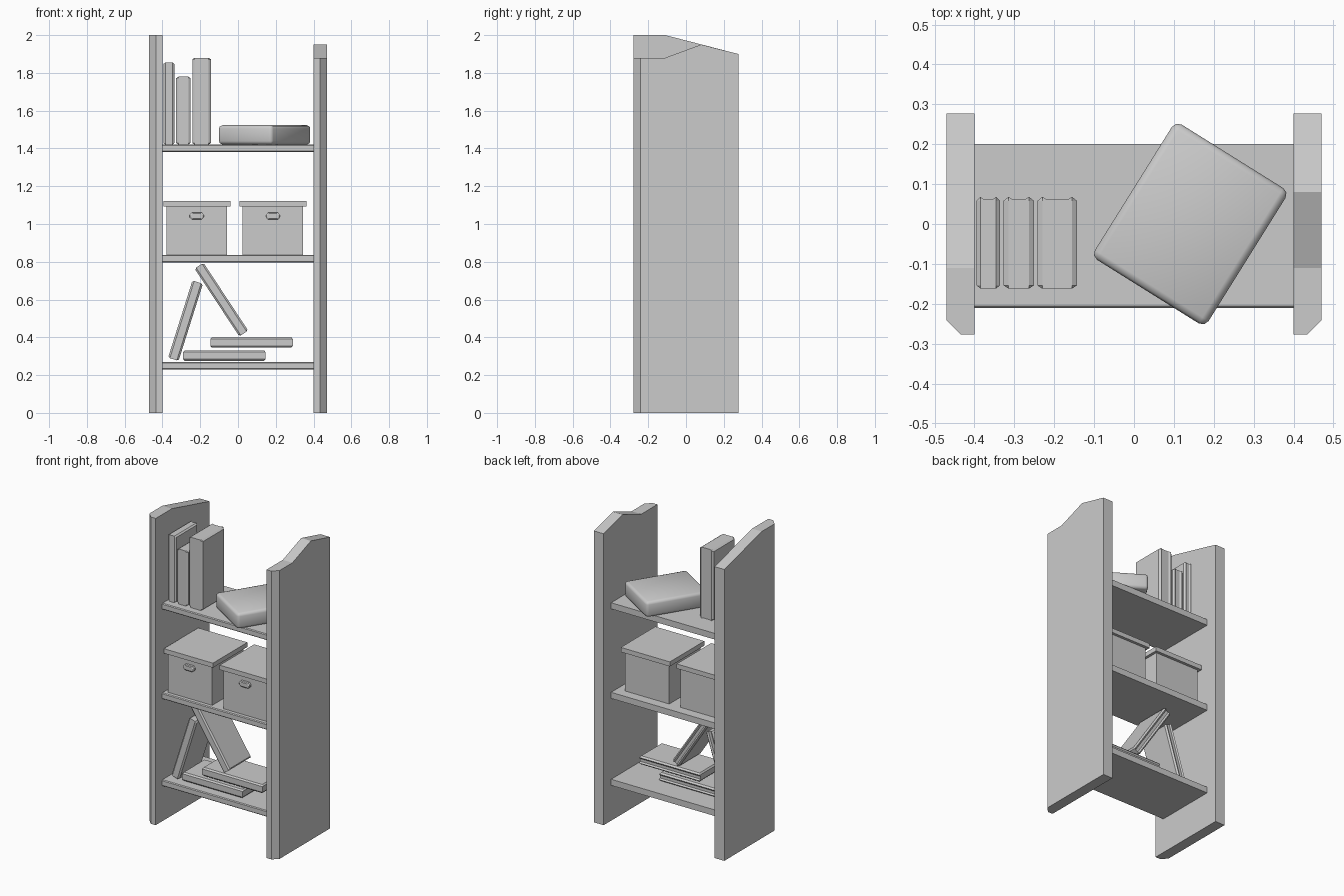
import bpy, bmesh
from math import radians
from mathutils import Matrix

if "Cube" in bpy.data.objects:
    bpy.data.objects.remove(bpy.data.objects["Cube"])


def finish(name, bm, loc=(0, 0, 0), rot=(0, 0, 0)):
    bmesh.ops.recalc_face_normals(bm, faces=bm.faces[:])
    me = bpy.data.meshes.new(name)
    bm.to_mesh(me)
    bm.free()
    ob = bpy.data.objects.new(name, me)
    ob.location, ob.rotation_euler = loc, rot
    bpy.context.collection.objects.link(ob)
    return ob


def loft(loops):
    """Bridge equal-sized rings of points and cap both ends."""
    bm = bmesh.new()
    rings = [[bm.verts.new(p) for p in loop] for loop in loops]
    for a, b in zip(rings, rings[1:]):
        for i in range(len(a)):
            j = (i + 1) % len(a)
            bm.faces.new((a[i], a[j], b[j], b[i]))
    bm.faces.new(rings[0])
    bm.faces.new(rings[-1])
    return bm


def box(x0, x1, y0, y1, z0, z1):
    bm = bmesh.new()
    m = Matrix.Translation(((x0 + x1) / 2, (y0 + y1) / 2, (z0 + z1) / 2))
    bmesh.ops.create_cube(bm, size=1, matrix=m @ Matrix.Diagonal((x1 - x0, y1 - y0, z1 - z0, 1)))
    return bm


def bevel(bm, edges, width, segments=1):
    bmesh.ops.bevel(bm, geom=edges, offset=width, segments=segments, profile=0.5, affect='EDGES')


# Side panels: different top outlines, outer front edge chamfered
D = 0.277
tops = {
    "left_panel": (-1, [(D, 1.90), (-0.11, 2.0), (-D, 2.0)]),
    "right_panel": (1, [(D, 1.90), (0.08, 1.95), (-0.11, 1.88), (-D, 1.88)]),
}
for name, (side, top) in tops.items():
    outline = [(-D, 0), (D, 0)] + top
    bm = loft([[(side * x, y, z) for y, z in outline] for x in (0.40, 0.47)])
    edge = [e for e in bm.edges
            if all(abs(v.co.x) > 0.46 and v.co.y < -D + 0.001 for v in e.verts)]
    bevel(bm, edge, 0.035)
    finish(name, bm)

# Shelves with a narrow front bevel
for i, z in enumerate((0.23, 0.797, 1.381)):
    bm = box(-0.40, 0.40, -0.211, 0.20, z, z + 0.04)
    bevel(bm, [e for e in bm.edges if all(v.co.y < -0.2 for v in e.verts)
               and abs(e.verts[0].co.x - e.verts[1].co.x) > 0.1], 0.005)
    finish(f"shelf_{i + 1}", bm)


# Books: chamfered spine at the front, hollowed page edge at the back
def book(name, x, z, width, height, tilt=0):
    w, h, y0, y1 = width / 2, height / 2, -0.162, 0.068
    c = min(0.012, width * 0.17)
    profile = [(-w, y0 + 0.008), (-w + c, y0), (w - c, y0), (w, y0 + 0.008),
               (w, y1 - 0.010), (w - c, y1), (w - 2 * c, y1 - 0.007),
               (-w + 2 * c, y1 - 0.007), (-w + c, y1), (-w, y1 - 0.010)]
    k = 1 - c / w
    levels = [(-h, k), (-h + 0.008, 1), (h - 0.008, 1), (h, k)]
    rings = [[(max(-w * s, min(w * s, px)), py, lz) for px, py in profile] for lz, s in levels]
    bm = loft(rings)
    bmesh.ops.remove_doubles(bm, verts=bm.verts[:], dist=0.00001)
    finish(name, bm, (x, 0, z), (0, radians(tilt), 0))


for i, (x0, x1, top) in enumerate(((-0.395, -0.336, 1.855), (-0.327, -0.251, 1.78), (-0.242, -0.143, 1.88))):
    book(f"upright_book_{i + 1}", (x0 + x1) / 2, (1.421 + top) / 2, x1 - x0, top - 1.421)
book("leaning_book_left", -0.278, 0.488, 0.058, 0.428, 17.5)
book("leaning_book_right", -0.088, 0.600, 0.056, 0.430, -33.4)
book("lying_book_lower", -0.072, 0.303, 0.056, 0.436, 90)
book("lying_book_upper", 0.072, 0.373, 0.056, 0.436, 90)

# Storage boxes with overhanging lids and rounded handles
for i, x in enumerate((-0.218, 0.185)):
    finish(f"storage_box_{i + 1}", box(x - 0.16, x + 0.16, -0.183, 0.137, 0.837, 1.10))
    finish(f"box_lid_{i + 1}", box(x - 0.177, x + 0.177, -0.20, 0.155, 1.093, 1.123))
    rings = []
    for y, a, b in ((-0.175, 0.038, 0.018), (-0.198, 0.038, 0.018), (-0.202, 0.033, 0.013)):
        q = [(a, b - 0.011), (a - 0.011, b), (0.011 - a, b), (-a, b - 0.011),
             (-a, 0.011 - b), (0.011 - a, -b), (a - 0.011, -b), (a, 0.011 - b)]
        rings.append([(x + u, y, 1.042 + v) for u, v in q])
    finish(f"box_handle_{i + 1}", loft(rings))

# Large soft-edged case lying turned on the top shelf
bm = box(-0.168, 0.168, -0.20, 0.20, -0.051, 0.051)
bevel(bm, bm.edges[:], 0.018, 2)
case = finish("turned_case", bm, (0.141, 0.0, 1.472), (0, 0, radians(-32)))
bpy.context.view_layer.objects.active = case
case.select_set(True)
bpy.ops.object.shade_smooth_by_angle(angle=radians(50))
